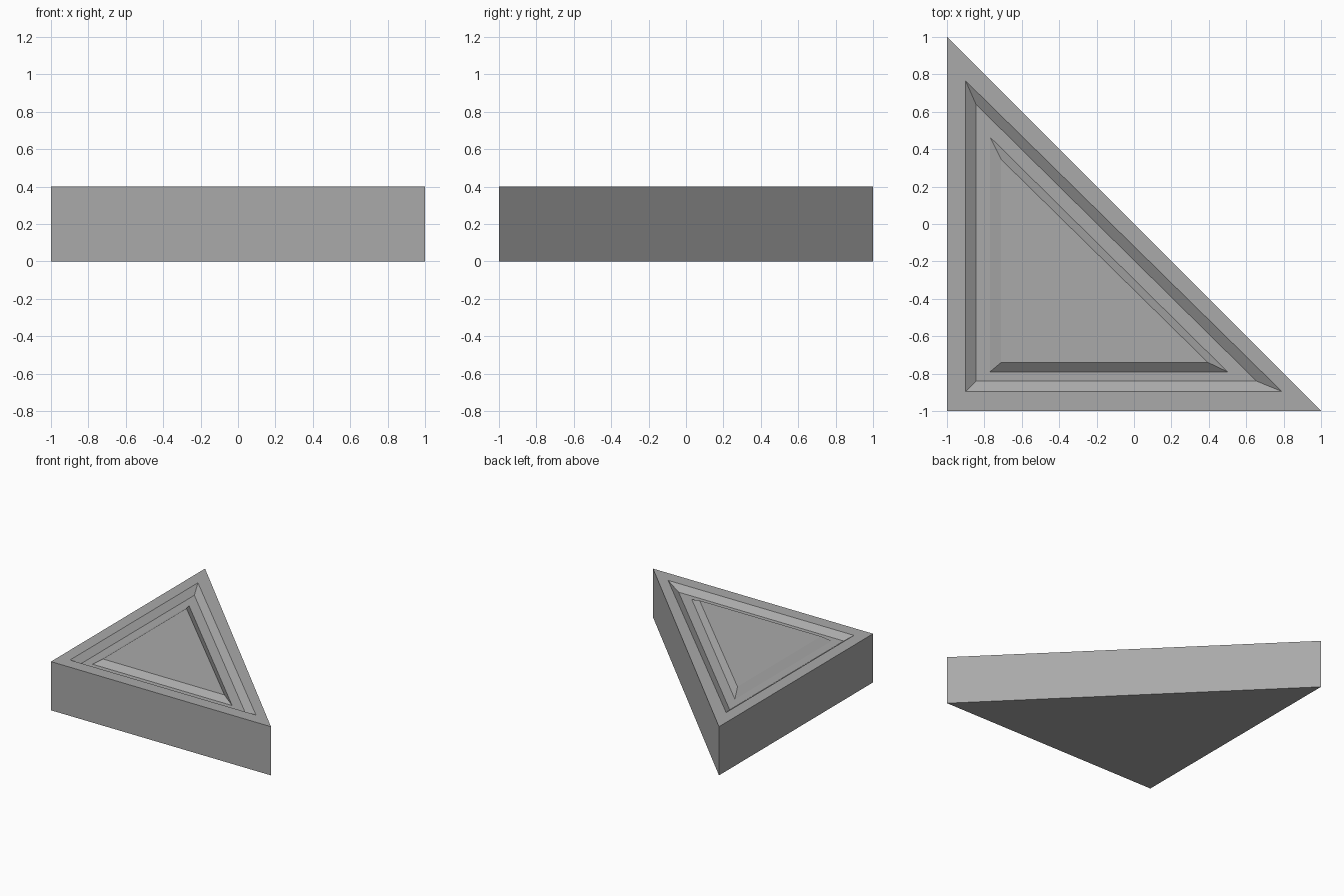
import bpy
import bmesh

if "Cube" in bpy.data.objects:
    bpy.data.objects.remove(bpy.data.objects["Cube"], do_unlink=True)

grey = bpy.data.materials.new("mid_grey")
grey.use_nodes = True
colour = (0.4, 0.4, 0.4, 1)
grey.diffuse_color = colour
grey.node_tree.nodes["Principled BSDF"].inputs["Base Color"].default_value = colour

HEIGHT = 0.4
FLOOR = 0.36  # bottom of the groove


def ring(bm, left, front, right, back, z):
    """Right-angled triangle, corner at left front."""
    corners = [(left, front), (right, front), (left, back)]
    return [bm.verts.new((x, y, z)) for x, y in corners]


bm = bmesh.new()
rings = [
    ring(bm, -1, -1, 1, 1, 0),                           # base
    ring(bm, -1, -1, 1, 1, HEIGHT),                      # outer rim
    ring(bm, -0.9, -0.895, 0.79, 0.765, HEIGHT),         # groove lip
    ring(bm, -0.845, -0.84, 0.655, 0.64, FLOOR),         # groove floor, outside
    ring(bm, -0.77, -0.79, 0.5, 0.465, FLOOR),           # groove floor, inside
    ring(bm, -0.71, -0.74, 0.395, 0.345, HEIGHT),        # raised centre panel
]

# Bridge each ring to the next, then close both ends
for a, b in zip(rings, rings[1:]):
    for i in range(3):
        j = (i + 1) % 3
        bm.faces.new((a[i], a[j], b[j], b[i]))
bm.faces.new(reversed(rings[0]))
bm.faces.new(rings[-1])

mesh = bpy.data.meshes.new("grooved_wedge")
bm.to_mesh(mesh)
bm.free()
mesh.materials.append(grey)
wedge = bpy.data.objects.new("grooved_wedge", mesh)
bpy.context.collection.objects.link(wedge)
